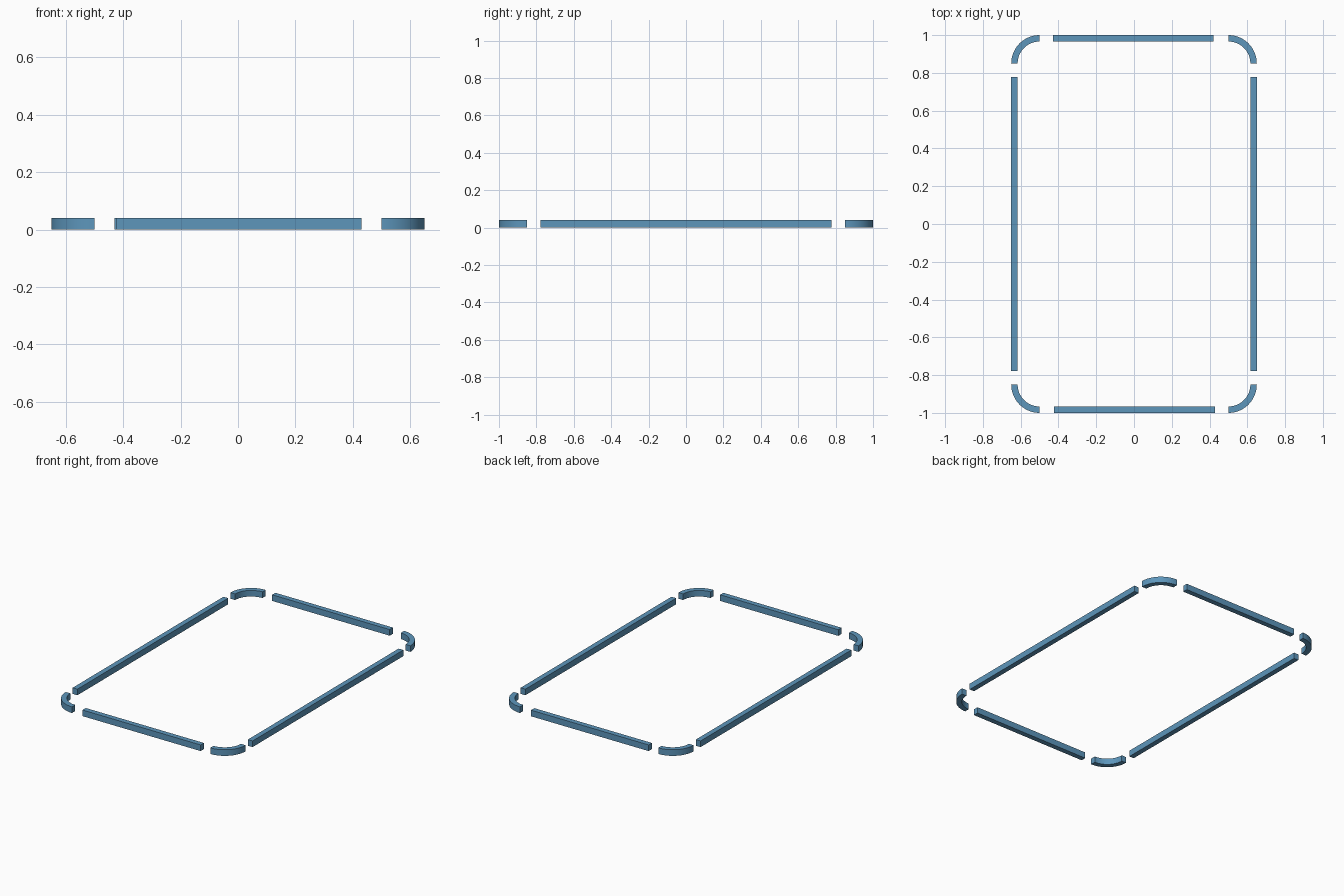
import bpy, bmesh, math

if "Cube" in bpy.data.objects:
    bpy.data.objects.remove(bpy.data.objects["Cube"])

W, L, H, T, R = 0.65, 1.0, 0.04, 0.034, 0.15   # half width, half length, height, bar width, corner radius

# Steel blue finish shared by all strips
blue = bpy.data.materials.new("steel_blue")
blue.diffuse_color = (0.11, 0.305, 0.5, 1)
blue.use_nodes = True
blue.node_tree.nodes["Principled BSDF"].inputs["Base Color"].default_value = blue.diffuse_color


def prism(name, outline, smooth=False):
    """Extrude a counter-clockwise plan outline from the floor to height H."""
    bm = bmesh.new()
    face = bm.faces.new([bm.verts.new((x, y, 0)) for x, y in outline])
    top = bmesh.ops.extrude_face_region(bm, geom=[face])["geom"]
    bmesh.ops.translate(bm, vec=(0, 0, H),
                        verts=[v for v in top if isinstance(v, bmesh.types.BMVert)])
    bmesh.ops.recalc_face_normals(bm, faces=bm.faces)
    mesh = bpy.data.meshes.new(name)
    bm.to_mesh(mesh)
    bm.free()
    mesh.materials.append(blue)
    ob = bpy.data.objects.new(name, mesh)
    bpy.context.collection.objects.link(ob)
    if smooth:
        bpy.ops.object.select_all(action='DESELECT')
        ob.select_set(True)
        bpy.context.view_layer.objects.active = ob
        bpy.ops.object.shade_smooth_by_angle(angle=math.radians(30))
    return ob


def bar(name, x0, x1, y0, y1):
    return prism(name, [(x0, y0), (x1, y0), (x1, y1), (x0, y1)])


# Straight strips; the end strips sit slightly off centre
bar("front_strip", -0.424, 0.43, -L, -L + T)
bar("back_strip", -0.43, 0.42, L - T, L)
bar("left_strip", -W, -W + T, -0.778, 0.778)
bar("right_strip", W - T, W, -0.778, 0.778)

# Quarter-round corner strips
N = 16
corners = [("back_right", 1, 1, 0), ("back_left", -1, 1, 90),
           ("front_left", -1, -1, 180), ("front_right", 1, -1, 270)]
for name, sx, sy, start in corners:
    cx, cy = sx * (W - R), sy * (L - R)
    angles = [math.radians(start + 90 * i / N) for i in range(N + 1)]
    outer = [(cx + R * math.cos(a), cy + R * math.sin(a)) for a in angles]
    inner = [(cx + (R - T) * math.cos(a), cy + (R - T) * math.sin(a)) for a in reversed(angles)]
    prism(name + "_corner", outer + inner, smooth=True)
